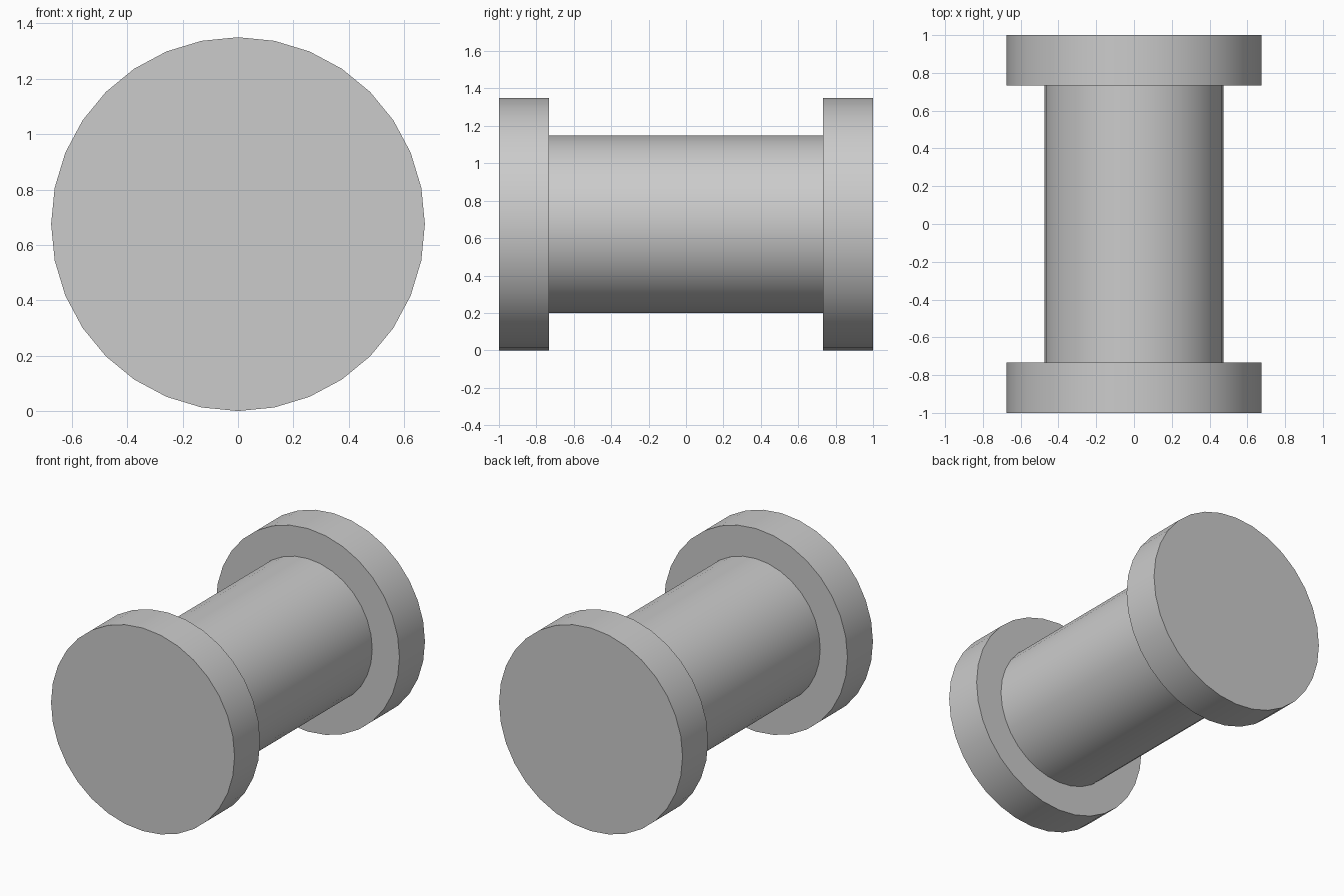
import bpy
from math import radians

if "Cube" in bpy.data.objects:
    bpy.data.objects.remove(bpy.data.objects["Cube"])

FLANGE_R = 0.675
SHAFT_R = 0.475
INNER_Y = 0.732  # inner face of each flange


def cylinder_along_y(name, radius, y0, y1):
    bpy.ops.mesh.primitive_cylinder_add(
        vertices=32, radius=radius, depth=y1 - y0,
        location=(0, (y0 + y1) / 2, FLANGE_R), rotation=(radians(90), 0, 0))
    obj = bpy.context.object
    obj.name = name
    bpy.ops.object.transform_apply(location=False, rotation=True, scale=True)
    bpy.ops.object.shade_smooth_by_angle(angle=radians(30))
    return obj


# Central shaft
cylinder_along_y("shaft", SHAFT_R, -INNER_Y, INNER_Y)

# End discs
cylinder_along_y("front_flange", FLANGE_R, -1.0, -INNER_Y)
cylinder_along_y("back_flange", FLANGE_R, INNER_Y, 1.0)
